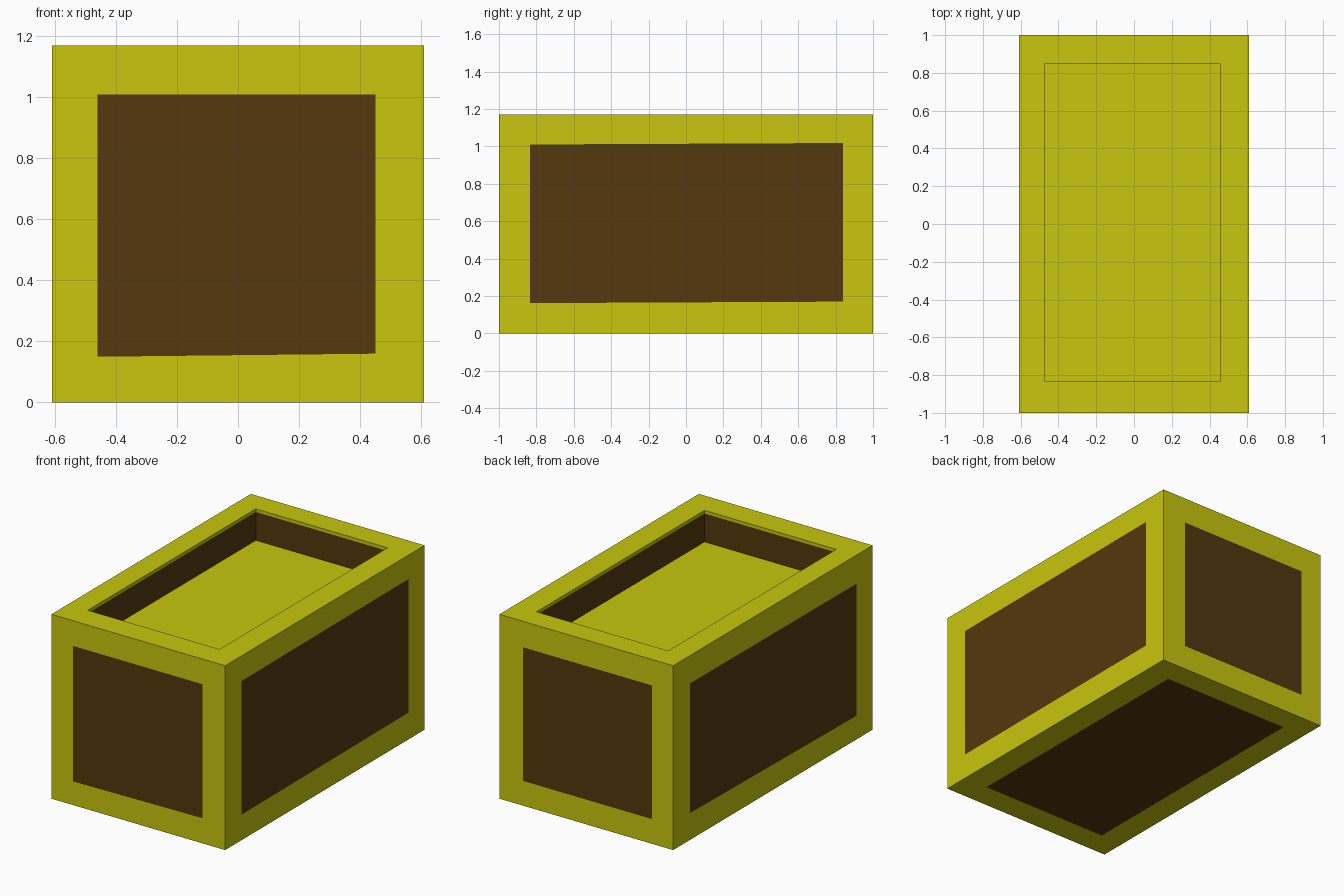
import bpy, bmesh

if "Cube" in bpy.data.objects:
    bpy.data.objects.remove(bpy.data.objects["Cube"])

W, D, H = 0.61, 1.0, 1.17        # half width, half depth, height
FLOOR = 0.97                     # height of the recess floor


def make_material(name, rgb):
    m = bpy.data.materials.new(name)
    m.diffuse_color = (*rgb, 1.0)
    m.use_nodes = True
    m.node_tree.nodes["Principled BSDF"].inputs["Base Color"].default_value = m.diffuse_color
    return m


yellow = make_material("yellow", (0.578, 0.565, 0.0044))
brown = make_material("dark brown", (0.089, 0.0395, 0.0044))

bm = bmesh.new()


def rect(a0, a1, b0, b1):
    return [(a0, b0), (a1, b0), (a1, b1), (a0, b1)]


def band(outer, inner, mat):
    # four quads joining two rectangular loops
    for i in range(4):
        j = (i + 1) % 4
        f = bm.faces.new([outer[i], outer[j], inner[j], inner[i]])
        f.material_index = mat


def loop(points, place):
    return [bm.verts.new(place(a, b)) for a, b in points]


def framed_side(outer, inner, place):
    # yellow frame around a flush brown panel
    o, n = loop(outer, place), loop(inner, place)
    band(o, n, 0)
    bm.faces.new(n).material_index = 1


side_x, side_y = rect(-W, W, 0, H), rect(-D, D, 0, H)

# Outer walls
framed_side(side_x, [(-.46, .15), (.45, .16), (.45, 1.01), (-.46, 1.01)],
            lambda a, b: (a, -D, b))
framed_side(side_x, rect(-.46, .445, .157, 1.005), lambda a, b: (a, D, b))
framed_side(side_y, [(-.835, .162), (.84, .17), (.84, 1.018), (-.835, 1.01)],
            lambda a, b: (W, a, b))
framed_side(side_y, [(-.84, .15), (.83, .17), (.83, .993), (-.84, .988)],
            lambda a, b: (-W, a, b))

# Underside
framed_side(rect(-W, W, -D, D), rect(-.452, .443, -.837, .845),
            lambda a, b: (a, b, 0))

# Top rim, recess walls with a thin yellow lip, recess floor
opening = rect(-.47, .455, -.835, .85)
rim = loop(rect(-W, W, -D, D), lambda a, b: (a, b, H))
loops = [rim] + [loop(opening, lambda a, b, z=z: (a, b, z))
                 for z in (H, H - 0.02, FLOOR)]
for upper, lower, mat in zip(loops, loops[1:], (0, 0, 1)):
    band(upper, lower, mat)
bm.faces.new(loops[-1]).material_index = 0

bmesh.ops.remove_doubles(bm, verts=bm.verts[:], dist=1e-5)
bmesh.ops.recalc_face_normals(bm, faces=bm.faces[:])

mesh = bpy.data.meshes.new("planter_box")
bm.to_mesh(mesh)
bm.free()
mesh.materials.append(yellow)
mesh.materials.append(brown)
bpy.context.collection.objects.link(bpy.data.objects.new("planter_box", mesh))
